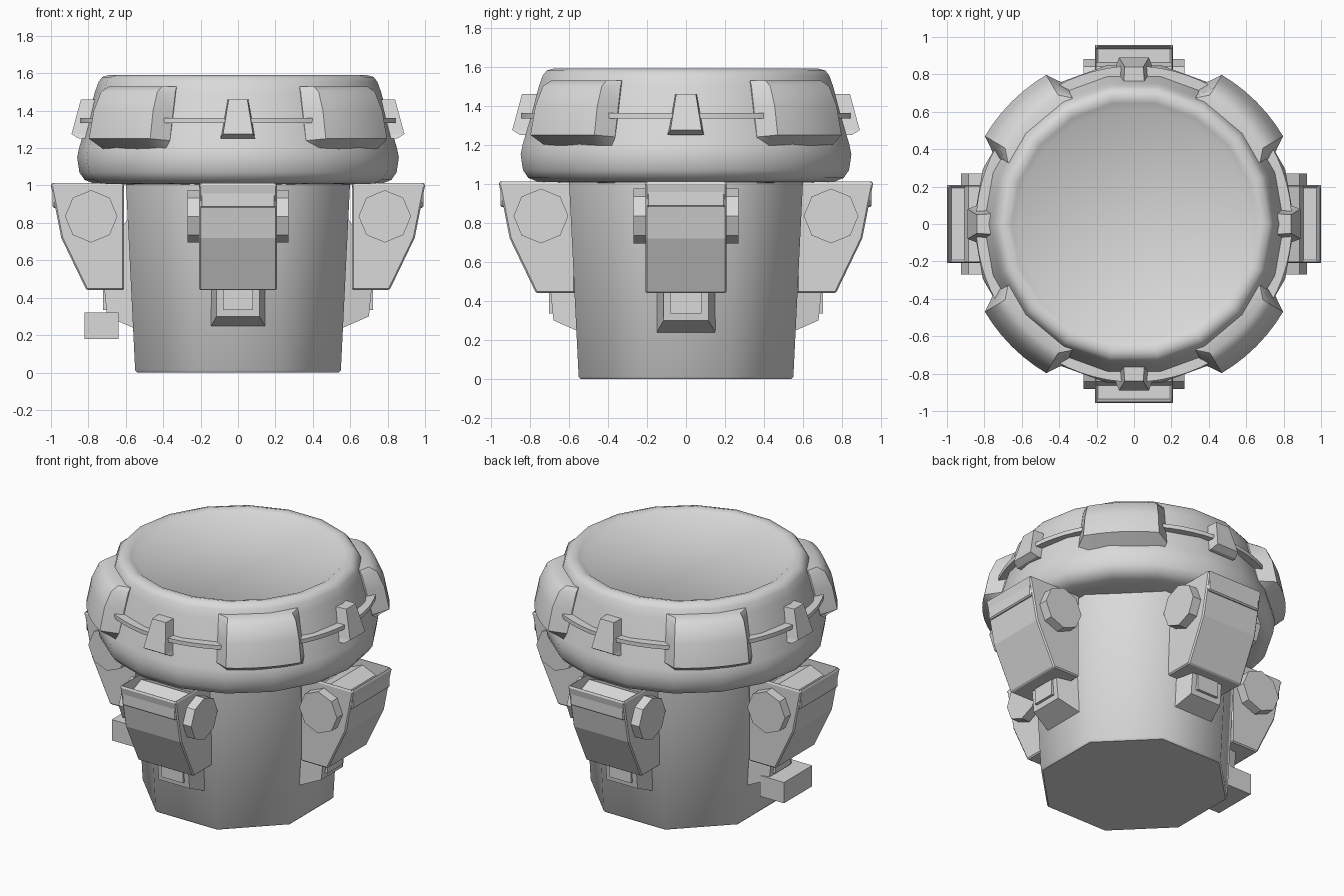
import bpy, bmesh, math
from mathutils import Matrix, Vector

cube = bpy.data.objects.get("Cube")
if cube:
    bpy.data.objects.remove(cube, do_unlink=True)

grey = bpy.data.materials.new("plain_grey")
grey.use_nodes = True
grey.diffuse_color = (0.7, 0.7, 0.7, 1)
grey.node_tree.nodes["Principled BSDF"].inputs["Base Color"].default_value = (0.7, 0.7, 0.7, 1)


def finish(name, bm, matrix=Matrix(), smooth=None, bevel=0):
    bmesh.ops.transform(bm, matrix=matrix, verts=bm.verts)
    bmesh.ops.recalc_face_normals(bm, faces=bm.faces)
    mesh = bpy.data.meshes.new(name)
    bm.to_mesh(mesh)
    bm.free()
    mesh.materials.append(grey)
    obj = bpy.data.objects.new(name, mesh)
    bpy.context.collection.objects.link(obj)
    if bevel:
        mod = obj.modifiers.new("edge", 'BEVEL')
        mod.width = bevel
        mod.segments = 1
    if smooth:
        bpy.ops.object.select_all(action='DESELECT')
        obj.select_set(True)
        bpy.context.view_layer.objects.active = obj
        bpy.ops.object.shade_smooth_by_angle(angle=math.radians(smooth))
    return obj


def loft(sections, closed=False):
    """Skin matching closed sections; cap the two ends unless closed."""
    bm = bmesh.new()
    loops = [[bm.verts.new(p) for p in s] for s in sections]
    n = len(loops[0])
    pairs = list(zip(loops, loops[1:])) + ([(loops[-1], loops[0])] if closed else [])
    for a, b in pairs:
        for i in range(n):
            j = (i + 1) % n
            bm.faces.new((a[i], a[j], b[j], b[i]))
    if not closed:
        bm.faces.new(loops[0])
        bm.faces.new(loops[-1])
    return bm


def ring(r, z, n, phase=0):
    return [(r * math.cos(phase + math.tau * i / n),
             r * math.sin(phase + math.tau * i / n), z) for i in range(n)]


def turned(profile, n, phase=0):
    return loft([ring(r, z, n, phase) for r, z in profile])


def prism(profile, half):
    """Extrude an x-z profile along y."""
    return loft([[(x, y, z) for x, z in profile] for y in (-half, half)])


def box(x0, x1, y0, y1, z0, z1):
    return loft([[(x0, y0, z), (x1, y0, z), (x1, y1, z), (x0, y1, z)] for z in (z0, z1)])


# Tapered eight-sided body
k = 1 / math.cos(math.pi / 8)
finish("body", turned([(0.54 * k, 0), (0.55 * k, 0.012), (0.6 * k, 1.03)], 8, math.pi / 8), smooth=50)

# Rounded lid with a shallow dished top
lid = [(0.6, 1.005), (0.77, 1.01), (0.82, 1.03), (0.848, 1.07), (0.86, 1.15), (0.85, 1.2),
       (0.805, 1.35), (0.765, 1.5), (0.745, 1.555), (0.725, 1.58), (0.69, 1.59),
       (0.655, 1.58), (0.62, 1.555)]
finish("lid", turned(lid, 18), smooth=40)

# Thin band around the lid
band = [(0.77, 1.335), (0.845, 1.335), (0.845, 1.362), (0.77, 1.362)]
steps = 72
finish("lid_band", loft([[(r * math.cos(t), r * math.sin(t), z) for r, z in band]
                         for t in (math.tau * i / steps for i in range(steps))], closed=True), smooth=40)

# Corner pads on the lid
outer = [(0.72, 1.53), (0.8, 1.53), (0.85, 1.5), (0.895, 1.4), (0.925, 1.25), (0.82, 1.185)]
inner = [(0.72, 1.53), (0.75, 1.53), (0.765, 1.5), (0.79, 1.4), (0.83, 1.24), (0.82, 1.185)]
corners = ["back_left", "back_right", "front_right", "front_left"]
for i, label in enumerate(corners):
    sections = []
    for deg in (-19, -14.5, -10, -5, 0, 5, 10, 14.5, 19):
        t = math.radians(deg)
        prof = inner if abs(deg) > 18 else outer
        sections.append([(r * math.cos(t), r * math.sin(t), z) for r, z in prof])
    finish("lid_pad_" + label, loft(sections), Matrix.Rotation(math.radians(45 + 90 * i), 4, 'Z'), smooth=35)

# Four sides, each with a clip, bracket, bolt and lower tab
arm = [(0.61, 0.44), (0.81, 0.44), (0.945, 0.72), (1.0, 1.0), (0.61, 1.0)]
for i, label in enumerate(["left", "back", "right", "front"]):
    turn = Matrix.Rotation(math.radians(90 * i), 4, 'Z')
    shift = 0.042 if i % 2 else 0
    moved = turn @ Matrix.Translation((-shift, 0, 0))

    # Wedge clip over the band
    clip = loft([[(0.76, -0.055, 1.46), (0.84, -0.05, 1.46), (0.84, 0.05, 1.46), (0.76, 0.055, 1.46)],
                 [(0.78, -0.09, 1.275), (0.89, -0.08, 1.275), (0.89, 0.08, 1.275), (0.78, 0.09, 1.275)],
                 [(0.78, -0.095, 1.25), (0.85, -0.095, 1.25), (0.85, 0.095, 1.25), (0.78, 0.095, 1.25)]])
    finish("lid_clip_" + label, clip, turn)

    # Bracket with a pocket sunk into its top
    bm = prism(arm, 0.208)
    top = max(bm.faces, key=lambda f: f.calc_center_median().z)
    bmesh.ops.inset_region(bm, faces=[top], thickness=0.05)
    bmesh.ops.inset_region(bm, faces=[top], thickness=0.012, depth=-0.02)
    pocket = bmesh.ops.extrude_discrete_faces(bm, faces=[top])["faces"]
    bmesh.ops.translate(bm, vec=Vector((0, 0, -0.14)), verts=pocket[0].verts)
    finish("bracket_" + label, bm, moved, bevel=0.008)

    # Eight-sided bolt through the bracket
    bolt = turned([(0.14, -0.27), (0.14, 0.27)], 8)
    lay = Matrix.Translation((0.785, 0, 0.835)) @ Matrix.Rotation(math.pi / 2, 4, 'X')
    finish("bolt_" + label, bolt, moved @ lay)

    # Tapered tab joining the bracket to the body
    near = turn @ Matrix.Translation((-shift / 2, 0, 0))
    tab = loft([[(0.54, -0.155, 0.23), (0.54, 0.155, 0.23), (0.54, 0.155, 0.9), (0.54, -0.155, 0.9)],
                [(0.7, -0.115, 0.3), (0.7, 0.115, 0.3), (0.73, 0.115, 0.6), (0.73, -0.115, 0.6)]])
    finish("tab_" + label, tab, near)
    finish("tab_plate_" + label, box(0.66, 0.722, -0.08, 0.08, 0.335, 0.46), near)

# Loose block beside the right side
finish("side_block", box(-0.82, -0.64, -0.17, 0.13, 0.18, 0.32))
